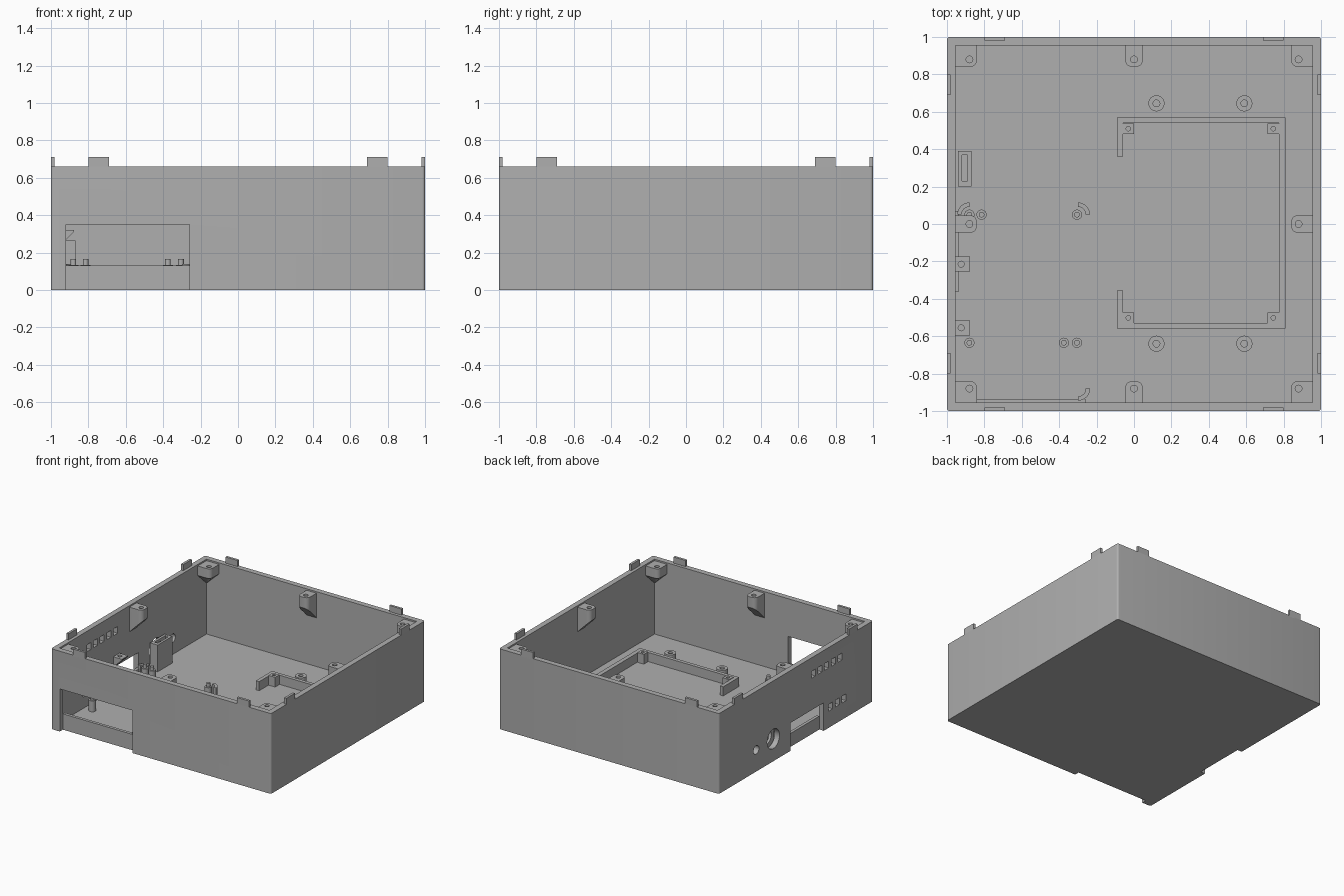
import bpy, bmesh, math
from mathutils import Vector

if "Cube" in bpy.data.objects:
    bpy.data.objects.remove(bpy.data.objects["Cube"])

grey = bpy.data.materials.new("light grey plastic")
grey.use_nodes = True
grey.diffuse_color = (0.43, 0.43, 0.43, 1)
grey.node_tree.nodes["Principled BSDF"].inputs["Base Color"].default_value = grey.diffuse_color

FLOOR, RIM, INNER = 0.045, 0.66, 0.955


def add(name, bm):
    bmesh.ops.recalc_face_normals(bm, faces=bm.faces)
    mesh = bpy.data.meshes.new(name)
    bm.to_mesh(mesh)
    bm.free()
    mesh.materials.append(grey)
    obj = bpy.data.objects.new(name, mesh)
    bpy.context.collection.objects.link(obj)
    return obj


def loft(name, rings):
    """Solid through stacked rings of equal point count."""
    bm = bmesh.new()
    loops = [[bm.verts.new(p) for p in ring] for ring in rings]
    n = len(loops[0])
    bm.faces.new(loops[0])
    bm.faces.new(loops[-1])
    for a, b in zip(loops, loops[1:]):
        for i in range(n):
            j = (i + 1) % n
            bm.faces.new((a[i], a[j], b[j], b[i]))
    bmesh.ops.remove_doubles(bm, verts=bm.verts, dist=1e-5)
    return add(name, bm)


def prism(name, pts, z0, z1):
    return loft(name, [[(x, y, z) for x, y in pts] for z in (z0, z1)])


def box(name, x0, x1, y0, y1, z0, z1):
    return prism(name, [(x0, y0), (x1, y0), (x1, y1), (x0, y1)], z0, z1)


def arc(x, y, r, a0, a1, n):
    angles = [math.radians(a0 + (a1 - a0) * i / n) for i in range(n + 1)]
    return [(x + r * math.cos(a), y + r * math.sin(a)) for a in angles]


def disc(name, x, y, r, z0, z1):
    return prism(name, arc(x, y, r, 0, 360, 24)[:-1], z0, z1)


def side_disc(name, y, z, r, x0, x1):
    ring = arc(y, z, r, 0, 360, 32)[:-1]
    return loft(name, [[(x, a, b) for a, b in ring] for x in (x0, x1)])


def cut(obj, cutters):
    for c in cutters:
        c.hide_render = True
        mod = obj.modifiers.new("cut", "BOOLEAN")
        mod.operation = "DIFFERENCE"
        mod.solver = "EXACT"
        mod.object = c
        bpy.context.view_layer.objects.active = obj
        bpy.ops.object.modifier_apply(modifier=mod.name)
        bpy.data.objects.remove(c)
    return obj


# Outer shell with slightly rounded upright corners
r = 0.015
outline = []
for i, (sx, sy) in enumerate([(1, 1), (-1, 1), (-1, -1), (1, -1)]):
    outline += arc(sx * (1 - r), sy * (1 - r), r, 90 * i, 90 * i + 90, 4)
shell = prism("case_shell", outline, 0, RIM)
cutters = [
    box("cavity", -INNER, INNER, -INNER, INNER, FLOOR, 1),
    box("front_window", -0.92, -0.26, -1.1, -0.94, -0.1, 0.35),
    box("side_window", -1.1, -0.94, -0.36, 0.07, -0.1, 0.23),
    side_disc("socket_hole", 0.294, 0.184, 0.08, -1.1, -0.93),
    side_disc("light_hole", 0.516, 0.178, 0.035, -1.1, -0.93),
]
# Vent slots in the right wall
for count, y0, z in ((5, -0.225, 0.52), (3, -0.45, 0.165)):
    for i in range(count):
        y = y0 - 0.087 * i
        cutters.append(box("vent", -1.1, -0.9, y - 0.026, y + 0.026, z - 0.028, z + 0.028))
cut(shell, cutters)

# Recessed sill panels under the two windows
box("front_sill", -0.92, -0.26, -0.96, -0.935, 0, 0.13)
box("side_sill", -0.96, -0.935, -0.36, 0.07, 0, 0.11)

# Locating tabs on the rim
for s in (-1, 1):
    for t in (-1, 1):
        a, b = sorted((0.69 * t, 0.8 * t))
        c, d = sorted((0.98 * s, s))
        box("rim_tab", a, b, c, d, RIM - 0.01, 0.71)
        box("rim_tab", c, d, a, b, RIM - 0.01, 0.71)

# Lid screw bosses in the middle of each wall, sloped underneath
TOP, MID, REACH = 0.648, 0.56, 0.12
half = 0.046
profile = [(0, -half)] + arc(REACH - 0.035, -half + 0.035, 0.035, -90, 0, 5) \
    + arc(REACH - 0.035, half - 0.035, 0.035, 0, 90, 5) + [(0, half)]
for k in range(4):
    ca, sa = round(math.cos(k * math.pi / 2)), round(math.sin(k * math.pi / 2))

    def place(u, v):
        w = u - 0.96
        return w * ca - v * sa, w * sa + v * ca

    rings = [[(*place(u, v), TOP) for u, v in profile],
             [(*place(u, v), MID - REACH + u) for u, v in profile]]
    boss = loft("wall_screw_boss", rings)
    cut(boss, [disc("hole", *place(0.08, 0), 0.018, 0.57, 0.8)])

# Lid screw bosses in the corners, tapering to a point
corner = [(0, 0), (REACH, 0)] + arc(REACH - 0.035, REACH - 0.035, 0.035, 0, 90, 5) + [(0, REACH)]
for sx in (-1, 1):
    for sy in (-1, 1):
        def spot(u, v, z):
            return sx * (0.96 - u), sy * (0.96 - v), z

        boss = loft("corner_screw_boss", [
            [spot(u, v, TOP) for u, v in corner],
            [spot(u, v, MID + 0.01) for u, v in corner],
            [spot(u * 0.02, v * 0.02, MID - 0.1) for u, v in corner]])
        cut(boss, [disc("hole", sx * 0.88, sy * 0.88, 0.018, 0.59, 0.8)])

# Open frame on the floor
base = FLOOR - 0.005
frame = box("floor_frame", -0.09, 0.81, -0.56, 0.57, base, 0.12)
cut(frame, [box("inside", -0.06, 0.775, -0.53, 0.54, 0, 0.3),
            box("gap", -0.2, 0.0, -0.355, 0.36, 0, 0.3)])
for x in (-0.03, 0.745):
    for y in (0.51, -0.502):
        post = box("frame_post", x - 0.03, x + 0.03, y - 0.028, y + 0.028, base, 0.125)
        cut(post, [disc("hole", x, y, 0.012, 0.06, 0.3)])

# Round floor standoffs
for x in (0.12, 0.59):
    for y in (0.645, -0.64):
        cut(disc("floor_standoff", x, y, 0.043, base, 0.11),
            [disc("hole", x, y, 0.018, 0.055, 0.3)])

# Circuit board pegs with a thin locating pin
for x, y in [(-0.88, -0.635), (-0.375, -0.635), (-0.305, -0.635),
             (-0.88, 0.05), (-0.815, 0.05), (-0.305, 0.05)]:
    disc("board_peg", x, y, 0.027, base, 0.135)
    disc("board_pin", x, y, 0.015, 0.12, 0.165)

# Curved board corner guides
for x, y, a in [(-0.3, 0.05, 0), (-0.88, 0.05, 90), (-0.3, -0.88, 270)]:
    pts = arc(x, y, 0.065, a, a + 90, 8) + arc(x, y, 0.042, a + 90, a, 8)
    prism("board_corner_guide", pts, base, 0.14)

# Socket holder behind the large round hole
holder = box("socket_holder", -0.94, -0.87, 0.2, 0.39, base, 0.265)
cut(holder, [box("pocket", -0.92, -0.89, 0.23, 0.37, 0.06, 0.5),
             side_disc("hole", 0.294, 0.184, 0.06, -1, -0.905)])

# Triangular brackets on the right wall
for y in (-0.215, -0.555):
    side = [(-0.96, 0.32), (-0.877, 0.32), (-0.877, 0.312), (-0.96, 0.23)]
    bracket = loft("wall_bracket", [[(x, y + d, z) for x, z in side] for d in (-0.04, 0.04)])
    cut(bracket, [disc("hole", -0.924, y, 0.016, 0.29, 0.4)])

# Smooth the round parts while keeping edges sharp
bpy.ops.object.select_all(action="DESELECT")
for obj in bpy.context.scene.objects:
    if obj.type == "MESH":
        obj.select_set(True)
        bpy.context.view_layer.objects.active = obj
bpy.ops.object.shade_smooth_by_angle(angle=math.radians(30))
